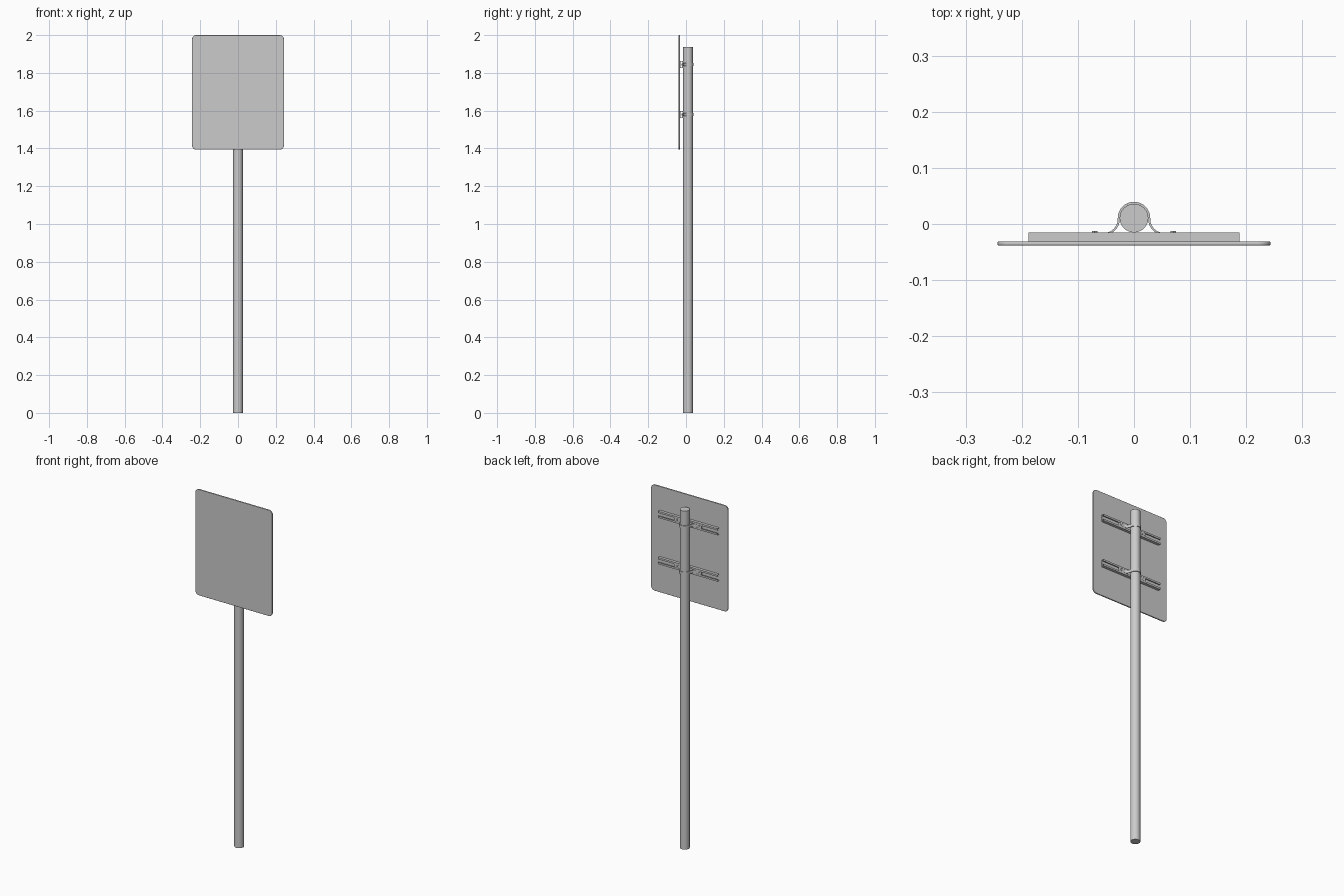
import bpy, bmesh, math
from mathutils import Matrix, Vector

if "Cube" in bpy.data.objects:
    bpy.data.objects.remove(bpy.data.objects["Cube"])

POST_Y, POST_R = 0.0105, 0.0255
CLAMP_Z = (1.845, 1.58)


def finish(name, bm, angle=35):
    bmesh.ops.recalc_face_normals(bm, faces=bm.faces)
    me = bpy.data.meshes.new(name)
    bm.to_mesh(me)
    bm.free()
    ob = bpy.data.objects.new(name, me)
    bpy.context.collection.objects.link(ob)
    bpy.ops.object.select_all(action='DESELECT')
    ob.select_set(True)
    bpy.context.view_layer.objects.active = ob
    bpy.ops.object.shade_smooth_by_angle(angle=math.radians(angle))
    return ob


def prism(name, outline, offset):
    """Extrude a closed 3D outline along an offset."""
    bm = bmesh.new()
    face = bm.faces.new([bm.verts.new(p) for p in outline])
    ext = bmesh.ops.extrude_face_region(bm, geom=[face])
    moved = [g for g in ext['geom'] if isinstance(g, bmesh.types.BMVert)]
    bmesh.ops.translate(bm, verts=moved, vec=offset)
    return finish(name, bm)


def cylinder(name, r, depth, matrix, segs):
    bm = bmesh.new()
    bmesh.ops.create_cone(bm, cap_ends=True, segments=segs, radius1=r, radius2=r,
                          depth=depth, matrix=matrix)
    return finish(name, bm)


def arc(cx, cy, r, a0, a1, n):
    return [Vector((cx + r * math.cos(math.radians(a0 + (a1 - a0) * i / n)),
                    cy + r * math.sin(math.radians(a0 + (a1 - a0) * i / n))))
            for i in range(n + 1)]


# Post
cylinder("post", POST_R, 1.936, Matrix.Translation((0, POST_Y, 0.968)), 48)

# Sign plate with rounded corners and softened rim
W, Z0, Z1, R = 0.243, 1.394, 2.0, 0.022
outline = []
for cx, cz, a in ((W - R, Z1 - R, 0), (R - W, Z1 - R, 90),
                  (R - W, Z0 + R, 180), (W - R, Z0 + R, 270)):
    outline += [(p.x, -0.0385, p.y) for p in arc(cx, cz, R, a, a + 90, 8)]
plate = prism("sign_plate", outline, (0, 0.007, 0))
bev = plate.modifiers.new("rim", 'BEVEL')
bev.width, bev.segments = 0.0012, 2

# Clamp band centreline: flange, flare, half ring, mirrored
T = 0.0035
ring_r = POST_R + T / 2
flare_r = 0.026
flange_y = -0.0175
flare_y = flange_y + flare_r
# flare circle is tangent to both the flange and the ring
flare_x = math.sqrt((ring_r + flare_r) ** 2 - (flare_y - POST_Y) ** 2)
touch = math.degrees(math.atan2(flare_y - POST_Y, flare_x))
half = [Vector((0.088, flange_y))]
half += arc(flare_x, flare_y, flare_r, 270, 180 + touch, 10)
half += arc(0, POST_Y, ring_r, touch, 90, 14)[1:]
path = half + [Vector((-p.x, p.y)) for p in reversed(half[:-1])]
sides = ([], [])
for i, p in enumerate(path):
    t = (path[min(i + 1, len(path) - 1)] - path[max(i - 1, 0)]).normalized()
    n = Vector((-t.y, t.x)) * T / 2
    sides[0].append(p + n)
    sides[1].append(p - n)
band = sides[0] + sides[1][::-1]

# Slotted channel profile (y, z): back web, two walls, inward lips
H, S, t = 0.019, 0.009, 0.0025
YB, YF = -0.0325, -0.0155
upper = [(YB, H), (YF, H), (YF, S), (YF - 0.006, S),
         (YF - 0.006, S + t), (YF - t, S + t), (YF - t, H - t), (YB + t, H - t)]
channel = upper + [(y, -z) for y, z in reversed(upper)]

for label, z in zip(("upper", "lower"), CLAMP_Z):
    prism(label + "_rail", [(-0.188, y, z + dz) for y, dz in channel], (0.376, 0, 0))
    prism(label + "_clamp_band", [(p.x, p.y, z - 0.0085) for p in band], (0, 0, 0.017))
    # Bolts through the flanges
    for side, x in (("left", -0.07), ("right", 0.07)):
        m = Matrix.Translation((x, -0.0185, z)) @ Matrix.Rotation(math.pi / 2, 4, 'X')
        cylinder(f"{label}_{side}_bolt", 0.006, 0.012, m, 6)
